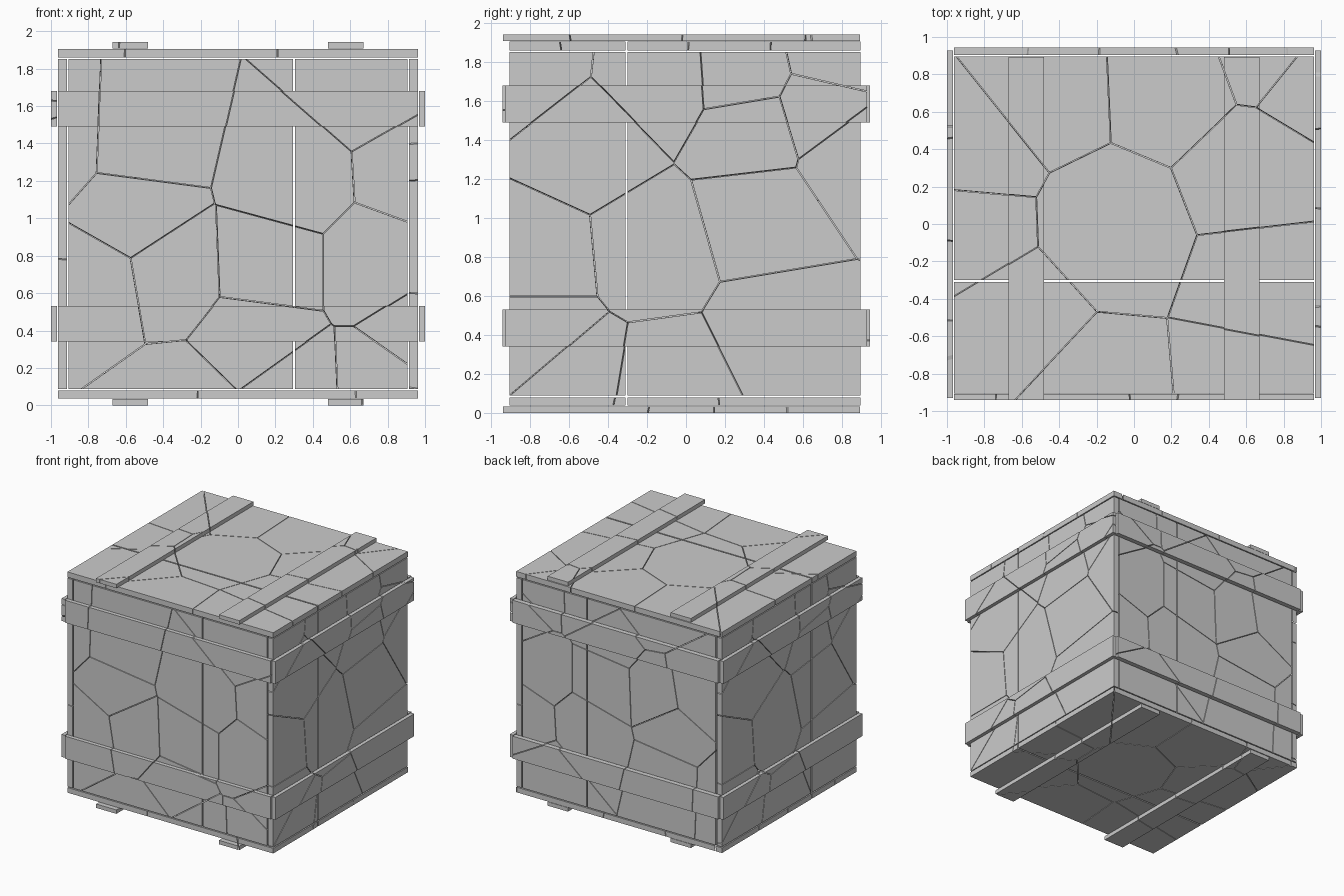
import bpy, bmesh, random
from mathutils import Vector

if "Cube" in bpy.data.objects:
    bpy.data.objects.remove(bpy.data.objects["Cube"])

random.seed(4)
CRACK = 0.0025   # half width of a crack

# Shatter centres in each face's own plane: (x,z), (y,z), (x,y)
FRONT = [(-1.0, 1.42), (-.5, 1.4), (-.55, 1.02), (-.76, .65), (-.355, .72), (.15, .74),
         (.28, 1.22), (.76, .74), (.95, 1.26), (.7, 1.7), (.1, .36), (.3, .08),
         (.97, .4), (.76, .1), (-.28, -.03)]
SIDE = [(-.5, 1.35), (-.12, 1.72), (-.2, .85), (-.75, .8), (-.75, .4), (-.58, .2),
        (-.1, .12), (.5, .42), (.4, 1.02), (.85, 1.32), (.35, 1.45), (.68, 1.55),
        (.3, 1.75), (.75, 1.85), (-.85, 1.8)]
TOP = [(-.12, -.02), (-.48, .72), (.2, .75), (.65, .28), (.72, -.32), (.62, -.85),
       (-.2, -.92), (-.65, -.5), (-.92, -.05), (-.88, .4), (.95, .78), (.74, .95)]


def seeds3d(points, depth_axis, depth, flip=(1, 1), mid=(0, .97)):
    """Lift 2D shatter centres to 3D with a little random depth."""
    out = []
    for a, b in points:
        p = [mid[0] + (a - mid[0]) * flip[0], mid[1] + (b - mid[1]) * flip[1]]
        p.insert(depth_axis, depth + random.uniform(-.05, .05))
        out.append(Vector(p))
    return out


def board(name, xr, yr, zr, seeds):
    """Box board broken into Voronoi shards."""
    mesh = bpy.data.meshes.new(name)
    total = bmesh.new()
    for s in seeds:
        bm = bmesh.new()
        bmesh.ops.create_cube(bm, size=1)
        for v in bm.verts:
            v.co = [r[0] + (c + .5) * (r[1] - r[0]) for c, r in zip(v.co, (xr, yr, zr))]
        for t in seeds:
            if t is s:
                continue
            n = (t - s).normalized()
            cut = bmesh.ops.bisect_plane(
                bm, geom=bm.verts[:] + bm.edges[:] + bm.faces[:], dist=1e-6,
                plane_co=(s + t) / 2 - n * CRACK, plane_no=n, clear_outer=True)
            if not bm.verts:
                break
            edges = [e for e in cut['geom_cut']
                     if isinstance(e, bmesh.types.BMEdge) and e.is_boundary]
            if edges:
                bmesh.ops.edgeloop_fill(bm, edges=edges)
        if bm.faces:
            bmesh.ops.recalc_face_normals(bm, faces=bm.faces[:])
            bm.to_mesh(mesh)
            total.from_mesh(mesh)
        bm.free()
    total.to_mesh(mesh)
    total.free()
    bpy.context.collection.objects.link(bpy.data.objects.new(name, mesh))


WALL_Z = (.088, 1.852)
BANDS = {'lower': (.34, .53), 'upper': (1.49, 1.68)}
LONG_X = {'wide': (-.905, .295), 'narrow': (.306, .905)}
LONG_Y = {'narrow': (-.905, -.311), 'wide': (-.300, .895)}

# Front and back walls with their horizontal battens
for side, wall, strip, flip in (('front', (-.905, -.86), (-.942, -.909), (1, 1)),
                                ('back', (.85, .895), (.904, .944), (.97, -1))):
    s = seeds3d(FRONT, 1, wall[0], flip)
    for k, xr in LONG_X.items():
        board(f'{side}_{k}_plank', xr, wall, WALL_Z, s)
    for k, zr in BANDS.items():
        board(f'{side}_{k}_batten', (-.962, .962), strip, zr, s)

# Right and left walls with their horizontal battens
for side, wall, strip, flip in (('right', (.915, .962), (.969, 1), (1, 1)),
                                ('left', (-.962, -.915), (-1, -.969), (-1, .97))):
    s = seeds3d(SIDE, 0, wall[0], flip)
    for k, yr in LONG_Y.items():
        board(f'{side}_{k}_plank', wall, yr, WALL_Z, s)
    for k, zr in BANDS.items():
        board(f'{side}_{k}_batten', strip, (-.93, .928), zr, s)

# Lid and floor with their cross battens
for side, slab, strip, flip in (('lid', (1.86, 1.905), (1.909, 1.942), (1, 1)),
                                ('floor', (.037, .08), (0, .033), (-1, .95))):
    s = seeds3d(TOP, 2, slab[0], flip, (0, 0))
    for k, yr in LONG_Y.items():
        board(f'{side}_{k}_plank', (-.963, .963), yr, slab, s)
    for k, xr in (('left', (-.67, -.48)), ('right', (.48, .67))):
        board(f'{side}_{k}_batten', xr, (-.94, .892), strip, s)
